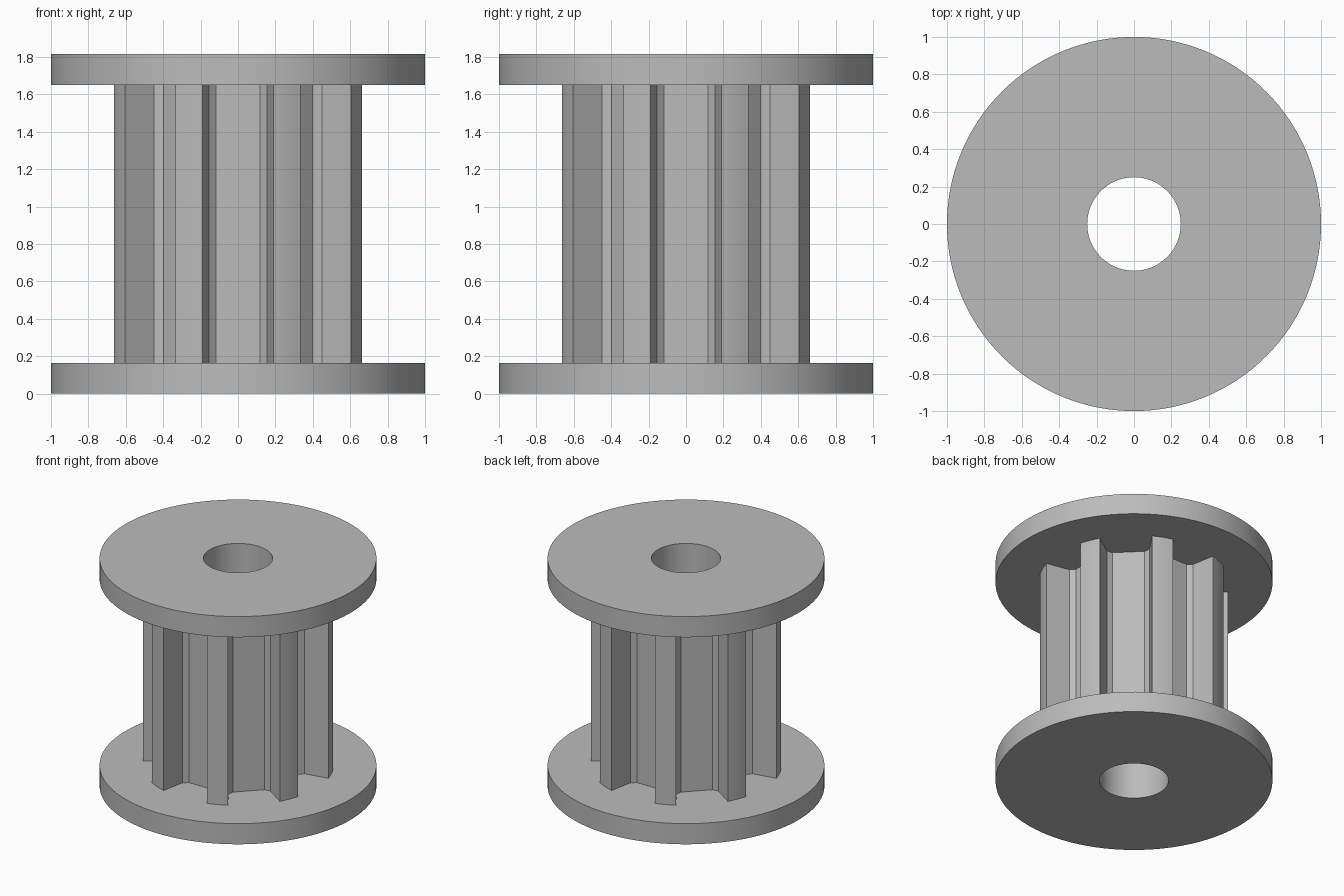
import bpy, bmesh
from math import sin, cos, pi, radians, atan2, hypot

cube = bpy.data.objects.get("Cube")
if cube:
    bpy.data.objects.remove(cube, do_unlink=True)

TEETH = 8
BORE, RIM = 0.25, 1.0
FLANGE, HEIGHT = 0.165, 1.815

grey = bpy.data.materials.new("plain grey")
grey.use_nodes = True
colour = (0.5, 0.5, 0.5, 1)
grey.diffuse_color = colour
grey.node_tree.nodes["Principled BSDF"].inputs["Base Color"].default_value = colour


def circle(radius, count=128):
    return [(radius * cos(2 * pi * i / count), radius * sin(2 * pi * i / count))
            for i in range(count)]


def bored_prism(name, outline, z0, z1):
    """Extrude an outline with the central bore left open."""
    bm = bmesh.new()
    edges = []
    for loop in (outline, circle(BORE)):
        verts = [bm.verts.new((x, y, z0)) for x, y in loop]
        edges += [bm.edges.new((verts[i - 1], verts[i])) for i in range(len(verts))]
    bmesh.ops.triangle_fill(bm, use_beauty=True, edges=edges)
    result = bmesh.ops.extrude_face_region(bm, geom=bm.faces[:], use_keep_orig=True)
    top = [g for g in result["geom"] if isinstance(g, bmesh.types.BMVert)]
    bmesh.ops.translate(bm, verts=top, vec=(0, 0, z1 - z0))
    bmesh.ops.recalc_face_normals(bm, faces=bm.faces[:])
    mesh = bpy.data.meshes.new(name)
    bm.to_mesh(mesh)
    bm.free()
    mesh.materials.append(grey)
    obj = bpy.data.objects.new(name, mesh)
    bpy.context.collection.objects.link(obj)
    bpy.ops.object.select_all(action="DESELECT")
    obj.select_set(True)
    bpy.context.view_layer.objects.active = obj
    bpy.ops.object.shade_smooth_by_angle(angle=radians(15))
    return obj


# Half of one groove: floor corner, chamfer top, tooth tip corner (radial, sideways)
half_groove = [(0.448, 0.117), (0.48, 0.155), (0.664, 0.19)]
groove = [(u, -v) for u, v in reversed(half_groove)] + half_groove
tip_radius = hypot(*half_groove[-1])
tip_start = atan2(half_groove[-1][1], half_groove[-1][0])
pitch = 2 * pi / TEETH

# Toothed hub outline: groove followed by a rounded tooth tip
outline = []
for k in range(TEETH):
    a = k * pitch
    outline += [(u * cos(a) - v * sin(a), u * sin(a) + v * cos(a)) for u, v in groove]
    for i in range(1, 6):
        t = a + tip_start + (pitch - 2 * tip_start) * i / 6
        outline.append((tip_radius * cos(t), tip_radius * sin(t)))

bored_prism("toothed_hub", outline, FLANGE, HEIGHT - FLANGE)

# Flanges at both ends
bored_prism("bottom_flange", circle(RIM), 0, FLANGE)
bored_prism("top_flange", circle(RIM), HEIGHT - FLANGE, HEIGHT)
